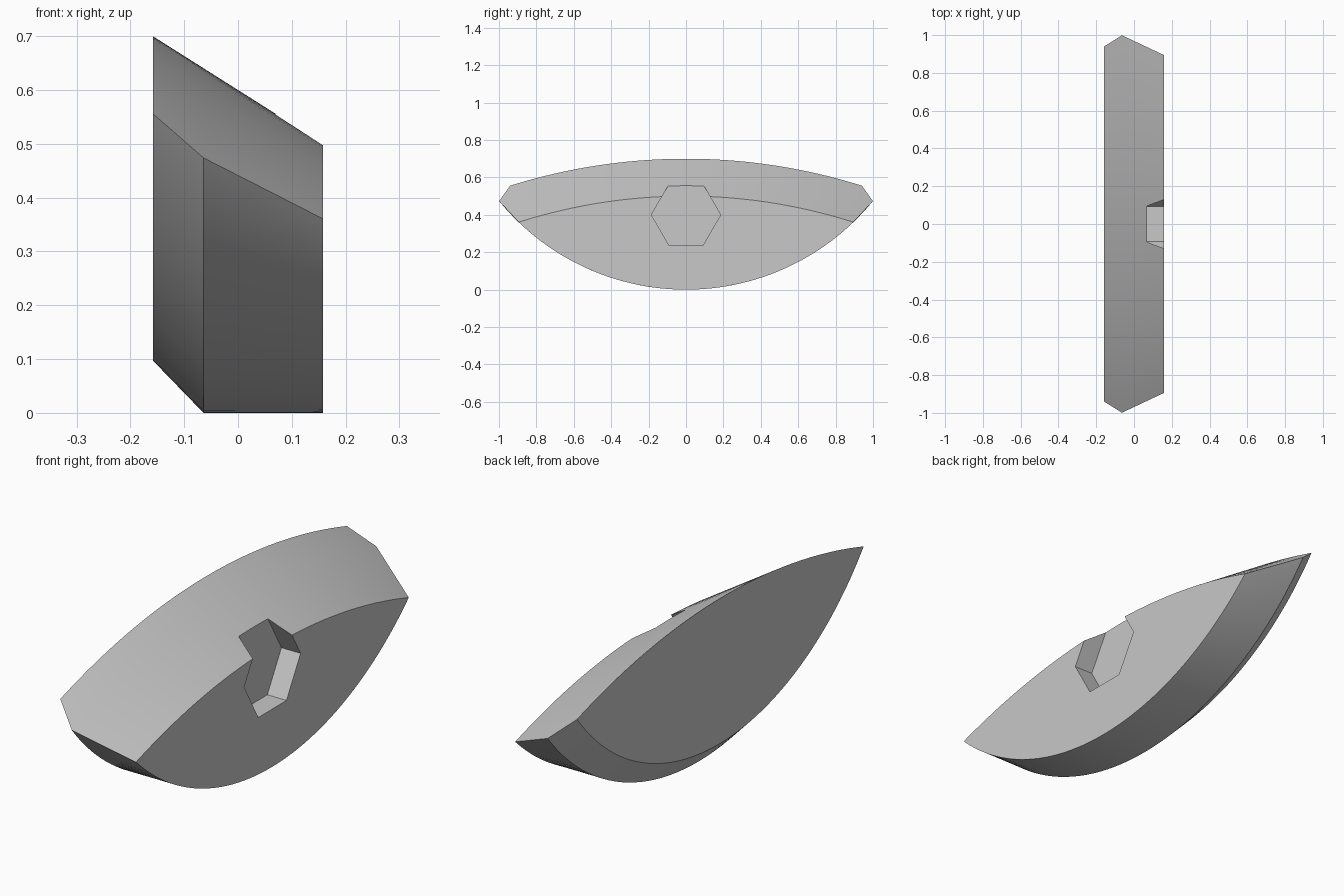
import bpy, bmesh
from math import sqrt, radians, cos, sin, pi

if "Cube" in bpy.data.objects:
    bpy.data.objects.remove(bpy.data.objects["Cube"])

grey = bpy.data.materials.new("light_grey")
grey.use_nodes = True
color = (0.58, 0.58, 0.58, 1)
grey.diffuse_color = color
grey.node_tree.nodes["Principled BSDF"].inputs["Base Color"].default_value = color


def loft(name, sections):
    """Join equal-length closed outlines and cap both ends."""
    bm = bmesh.new()
    rings = [[bm.verts.new(p) for p in section] for section in sections]
    n = len(rings[0])
    for a, b in zip(rings, rings[1:]):
        for i in range(n):
            j = (i + 1) % n
            bm.faces.new((a[i], a[j], b[j], b[i]))
    bm.faces.new(rings[0])
    bm.faces.new(rings[-1])
    bmesh.ops.recalc_face_normals(bm, faces=bm.faces)
    mesh = bpy.data.meshes.new(name)
    bm.to_mesh(mesh)
    bm.free()
    mesh.materials.append(grey)
    obj = bpy.data.objects.new(name, mesh)
    bpy.context.collection.objects.link(obj)
    return obj


# Lens outline: conical top arc over a round bottom arc
TOP_AXIS, BOTTOM_AXIS, STEPS = -2.44, 1.29, 64


def lens(x, bottom_radius):
    top_radius = 3.04 - 0.632 * x
    gap = BOTTOM_AXIS - TOP_AXIS
    rise = (gap ** 2 + top_radius ** 2 - bottom_radius ** 2) / (2 * gap)
    half = sqrt(top_radius ** 2 - rise ** 2)
    tip = TOP_AXIS + rise
    ys = [-half * cos(pi * i / STEPS) for i in range(1, STEPS)]
    top = [(x, y, TOP_AXIS + sqrt(top_radius ** 2 - y * y)) for y in ys]
    bottom = [(x, -y, BOTTOM_AXIS - sqrt(bottom_radius ** 2 - y * y)) for y in ys]
    return [(x, -half, tip)] + top + [(x, half, tip)] + bottom


# Body: bevelled on one side, straight-walled on the other
body = loft("curved_wedge", [lens(-0.158, 1.193), lens(-0.064, 1.29), lens(0.158, 1.29)])

# Hexagonal pocket, open at the top edge
hexagon = [(0.185 * cos(pi * k / 3), 0.4 + 0.185 * sin(pi * k / 3)) for k in range(6)]
cutter = loft("pocket_cutter", [[(x, y, z) for y, z in hexagon] for x in (0.07, 0.4)])
cutter.hide_render = True
cut = body.modifiers.new("pocket", "BOOLEAN")
cut.operation = "DIFFERENCE"
cut.solver = "EXACT"
cut.object = cutter

bpy.ops.object.select_all(action="DESELECT")
body.select_set(True)
bpy.context.view_layer.objects.active = body
bpy.ops.object.modifier_apply(modifier="pocket")
bpy.data.objects.remove(cutter)
bpy.ops.object.shade_smooth_by_angle(angle=radians(25))
